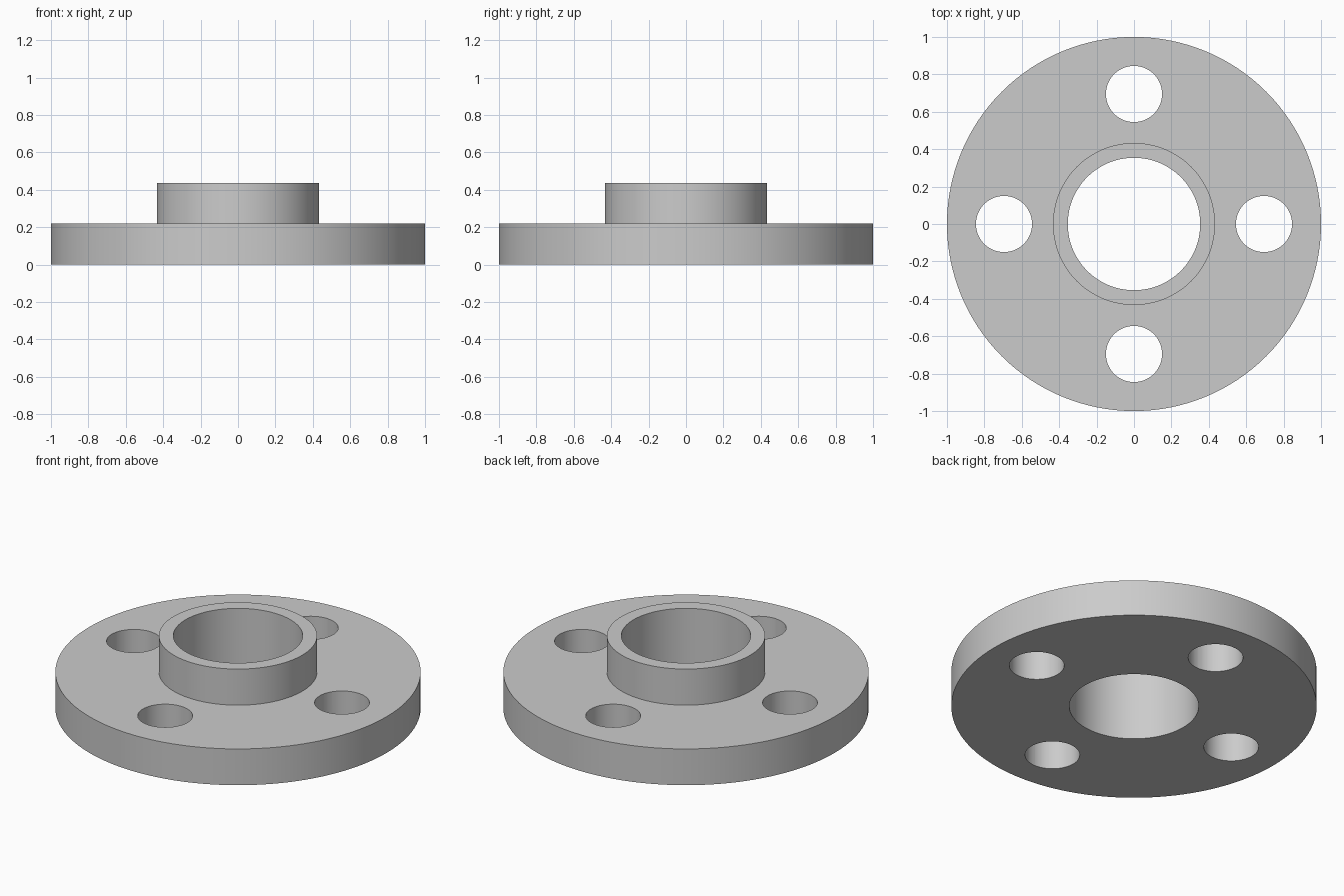
import bpy
import bmesh
from math import tau, cos, sin, radians
from mathutils import Vector

SEGMENTS = 128
OUTER, HUB, BORE = 1.0, 0.433, 0.354
PLATE_TOP, HUB_TOP = 0.219, 0.437
BOLT_CIRCLE, BOLT_RADIUS, BOLT_COUNT = 0.695, 0.15, 4

cube = bpy.data.objects.get("Cube")
if cube:
    bpy.data.objects.remove(cube, do_unlink=True)

# Plain grey metal
grey = bpy.data.materials.new("grey_metal")
grey.use_nodes = True
colour = (0.6, 0.6, 0.6, 1.0)
grey.diffuse_color = colour
for node in grey.node_tree.nodes:
    if node.type == 'BSDF_PRINCIPLED':
        node.inputs["Base Color"].default_value = colour


def lathe(name, profile):
    """Revolve a closed (radius, height) profile about the z axis."""
    bm = bmesh.new()
    verts = [bm.verts.new((r, 0, z)) for r, z in profile]
    edges = [bm.edges.new((v, verts[i - 1])) for i, v in enumerate(verts)]
    bmesh.ops.spin(bm, geom=verts + edges, cent=(0, 0, 0), axis=(0, 0, 1),
                   angle=tau, steps=SEGMENTS, use_duplicate=False)
    bmesh.ops.remove_doubles(bm, verts=bm.verts, dist=0.0001)
    bmesh.ops.recalc_face_normals(bm, faces=bm.faces)
    mesh = bpy.data.meshes.new(name)
    bm.to_mesh(mesh)
    bm.free()
    mesh.materials.append(grey)
    obj = bpy.data.objects.new(name, mesh)
    bpy.context.collection.objects.link(obj)
    return obj


# Round plate with a raised hub and a through bore
flange = lathe("flange_with_hub", [
    (BORE, 0), (OUTER, 0), (OUTER, PLATE_TOP), (HUB, PLATE_TOP),
    (HUB, HUB_TOP), (BORE, HUB_TOP), (BORE, PLATE_TOP)])

# Bolt holes, evenly spaced around the plate
cutters = []
for i in range(BOLT_COUNT):
    angle = tau * i / BOLT_COUNT
    centre = Vector((cos(angle), sin(angle), 0)) * BOLT_CIRCLE
    centre.z = PLATE_TOP / 2
    bpy.ops.mesh.primitive_cylinder_add(
        vertices=64, radius=BOLT_RADIUS, depth=PLATE_TOP * 2, location=centre)
    cutter = bpy.context.object
    cutter.name = "bolt_hole_cutter"
    cutter.hide_render = True
    cutter.data.materials.append(grey)
    cut = flange.modifiers.new("bolt_hole", 'BOOLEAN')
    cut.operation = 'DIFFERENCE'
    cut.solver = 'EXACT'
    cut.object = cutter
    cutters.append(cutter)

# Apply the cuts, then smooth the round walls and keep the rims sharp
bpy.ops.object.select_all(action='DESELECT')
flange.select_set(True)
bpy.context.view_layer.objects.active = flange
for cut in list(flange.modifiers):
    bpy.ops.object.modifier_apply(modifier=cut.name)
for cutter in cutters:
    bpy.data.objects.remove(cutter, do_unlink=True)
bpy.ops.object.shade_smooth_by_angle(angle=radians(30))
